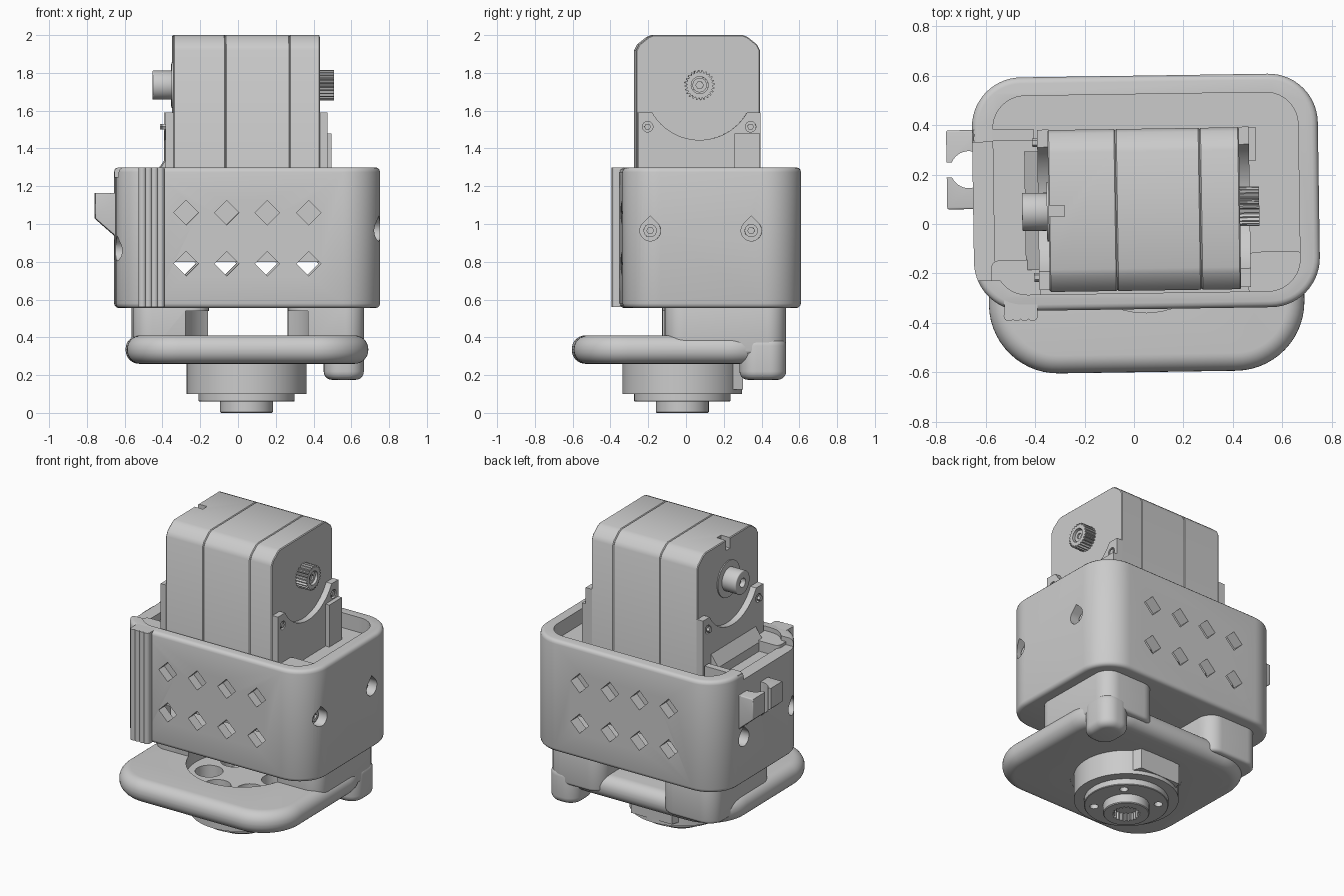
import bpy, bmesh
from math import pi, sin, cos
from mathutils import Matrix

if "Cube" in bpy.data.objects:
    bpy.data.objects.remove(bpy.data.objects["Cube"])

TILT = Matrix.Rotation(0.015, 4, 'Z')


def prism(name, pts, axis, a, b, bevel=0, seg=3):
    """Extrude a 2D outline along an axis; outline uses the other two axes in order."""
    def put(p, h):
        return {'x': (h, p[0], p[1]), 'y': (p[0], h, p[1]), 'z': (p[0], p[1], h)}[axis]
    bm = bmesh.new()
    lo = [bm.verts.new(put(p, a)) for p in pts]
    hi = [bm.verts.new(put(p, b)) for p in pts]
    n = len(pts)
    caps = [bm.faces.new(lo), bm.faces.new(hi)]
    for i in range(n):
        j = (i + 1) % n
        bm.faces.new((lo[i], lo[j], hi[j], hi[i]))
    bmesh.ops.recalc_face_normals(bm, faces=bm.faces)
    if bevel:
        edges = [e for f in caps for e in f.edges]
        bmesh.ops.bevel(bm, geom=edges, offset=bevel, segments=seg, profile=0.5, affect='EDGES')
    me = bpy.data.meshes.new(name)
    bm.to_mesh(me)
    bm.free()
    ob = bpy.data.objects.new(name, me)
    bpy.context.collection.objects.link(ob)
    return ob


def round_rect(x0, x1, y0, y1, r, n=10):
    pts = []
    for k, (cx, cy) in enumerate([(x1 - r, y1 - r), (x0 + r, y1 - r), (x0 + r, y0 + r), (x1 - r, y0 + r)]):
        for i in range(n + 1):
            t = pi / 2 * (k + i / n)
            pts.append((cx + r * cos(t), cy + r * sin(t)))
    return pts


def rect(x0, x1, y0, y1):
    return [(x0, y0), (x1, y0), (x1, y1), (x0, y1)]


def circle(cx, cy, r, n=40):
    return [(cx + r * cos(2 * pi * i / n), cy + r * sin(2 * pi * i / n)) for i in range(n)]


def spline_outline(cx, cy, r, depth, teeth):
    return [(cx + (r - depth * (i // 2 % 2)) * cos(pi * (i + .5) / teeth / 2 * 1),
             cy + (r - depth * (i // 2 % 2)) * sin(pi * (i + .5) / teeth / 2)) for i in range(4 * teeth)]


def teardrop(cy, cz, r):
    arc = [(cy + r * cos(t), cz + r * sin(t)) for t in [pi * (.75 + 1.5 * i / 18) for i in range(19)]]
    return arc + [(cy, cz + r * 1.41)]


def cut(ob, cutters):
    for c in cutters:
        m = ob.modifiers.new('cut', 'BOOLEAN')
        m.operation, m.object, m.solver = 'DIFFERENCE', c, 'EXACT'
        bpy.context.view_layer.objects.active = ob
        bpy.ops.object.modifier_apply(modifier=m.name)
        bpy.data.objects.remove(c)


# Hollow housing with diamond vents, screw holes and a lowered left rim
housing = prism('housing', round_rect(-.65, .75, -.345, .60, .2, 14), 'z', .555, 1.30, .025)
cutters = [prism('c', round_rect(-.565, .67, -.28, .525, .13), 'z', .62, 1.5),
           prism('c', rect(-.7, -.54, -.22, .34), 'z', 1.25, 1.4)]
for x in (-.28, -.065, .15, .37):
    for z in (1.06, .79):
        cutters.append(prism('c', circle(x, z, .065, 4), 'y', -.5, .8))
for y in (-.2, .335):
    cutters.append(prism('c', teardrop(y, .965, .055), 'x', .6, .9))
    cutters.append(prism('c', teardrop(y, .86, .055), 'x', -.8, -.5))
cut(housing, cutters)

# Inner tray, corner shelves and screws
prism('inner_tray', round_rect(-.57, .675, -.285, .53, .13), 'z', .80, 1.2)
prism('right_shelf', round_rect(.46, .685, -.3, -.12, .03), 'z', .61, 1.27)
prism('left_shelf', round_rect(-.58, -.38, -.3, -.14, .03), 'z', .61, 1.27)
for i, y in enumerate((-.2, .335)):
    s = prism(f'housing_screw_{i}', circle(y, .965, .035, 24), 'x', .62, .70)
    cut(s, [prism('c', circle(y, .965, .018, 6), 'x', .68, .8)])

# Vertical grip ribs at the front left corner
for i in range(4):
    prism(f'grip_rib_{i}', circle(-.512 + .032 * i, -.365, .021, 16), 'z', .56, 1.30)
prism('grip_rib_backing', rect(-.53, -.395, -.365, -.3), 'z', .56, 1.30)

# Left cable clip
clip = prism('cable_clip', [(-.63, 1.165), (-.755, 1.165), (-.755, 1.03), (-.63, .92)], 'y', .07, .39, .008)
cut(clip, [prism('c', circle(-.665, .23, .075), 'z', .8, 1.3), prism('c', rect(-.8, -.66, .2, .26), 'z', .8, 1.3)])
prism('latch_bar', rect(-.645, -.4, .345, .39), 'z', 1.15, 1.295)

# Motor body in three stacked sections
body = [(-.27, .80), (.385, .80), (.385, 1.92), (.37, 1.95), (.32, 1.99), (.295, 2.0),
        (-.18, 2.0), (-.205, 1.99), (-.255, 1.95), (-.27, 1.92)]
for name, a, b in (('motor_rear_case', -.345, -.071), ('motor_middle_case', -.071, .27), ('motor_front_case', .27, .43)):
    ob = prism(name, body, 'x', a, b, .005, 1)
    if a < -.3:
        cut(ob, [prism('c', rect(-.4, -.28, .035, .08), 'z', 1.93, 2.1)])

# Side brackets with a round clearance and screws
arc = [(.065 + .29 * cos(t), 1.735 + .29 * sin(t)) for t in [pi + .524 + (pi - 1.048) * i / 24 for i in range(25)]]
cheek = [(-.262, 1.1), (-.262, 1.59)] + arc + [(.387, 1.59), (.387, 1.1)]
for side, a, b in (('right', .425, .47), ('left', -.387, -.34)):
    ob = prism(f'{side}_bracket', cheek, 'x', a, b)
    out = b if side == 'right' else a
    for i, y in enumerate((-.21, .335)):
        cut(ob, [prism('c', circle(y, 1.515, .028, 24), 'x', out - .015, out + .015)])
        prism(f'{side}_bracket_screw_{i}', circle(y, 1.515, .018, 6), 'x', out - .02, out)
prism('right_bracket_pad', rect(.25, .385, 1.1, 1.48), 'x', .46, .498)
prism('left_bracket_ramp', [(-.37, 1.1), (-.37, 1.36), (-.44, 1.26), (-.44, 1.1)], 'y', -.18, .3)

# Motor shafts
shaft = prism('rear_shaft', circle(.055, 1.735, .077), 'x', -.452, -.34, .006)
cut(shaft, [prism('c', circle(.055, 1.735, .03, 24), 'x', -.5, -.42)])
prism('rear_shaft_collar', circle(.055, 1.735, .12), 'x', -.352, -.34)
gear = prism('output_gear', spline_outline(.065, 1.735, .08, .012, 24), 'x', .425, .508)
cut(gear, [prism('c', circle(.065, 1.735, .045, 32), 'x', .48, .6)])
gear_screw = prism('output_screw', circle(.065, 1.735, .038, 32), 'x', .47, .495)
cut(gear_screw, [prism('c', circle(.065, 1.735, .02, 6), 'x', .485, .6)])

# Rounded base plate with pillars, foot and a round recess
HX, HY = .045, -.02
plate = prism('base_plate', round_rect(-.592, .685, -.6, .49, .28, 14), 'z', .26, .41, .072, 8)
cut(plate, [prism('c', circle(HX, HY, .34, 64), 'z', .2, .6)])
for side, x0, x1 in (('left', -.557, -.155), ('right', .268, .668)):
    p = prism(f'{side}_pillar', round_rect(x0, x1, -.12, .52, .1), 'z', .31, .60, .02)
    cut(p, [prism('c', circle(HX, HY, .34, 64), 'z', .2, .54)])
prism('corner_foot', round_rect(.46, .672, .275, .522, .09), 'z', .175, .40, .045, 5)

# Hub below the plate, with bolt holes and stepped output
hub = prism('hub', circle(HX, HY, .343, 64), 'z', .262, .33)
drum = prism('hub_drum', circle(HX, HY, .317, 64), 'z', .10, .275)
for k in range(6):
    t = pi / 3 * k + .3
    cx, cy = HX + .21 * cos(t), HY + .21 * sin(t)
    cut(hub, [prism('c', circle(cx, cy, .085, 28), 'z', .2, .5)])
    cut(drum, [prism('c', circle(cx, cy, .085, 28), 'z', .22, .5)])
prism('hub_block', [(-.17, .1), (.27, .1), (.2, .3), (-.1, .3)], 'z', .125, .27)
disc = prism('output_disc', circle(HX, HY, .255, 56), 'z', .06, .11, .004, 1)
for k in range(4):
    t = pi / 2 * k + pi / 4
    cut(disc, [prism('c', circle(HX + .195 * cos(t), HY + .195 * sin(t), .026, 20), 'z', 0, .09)])
boss = prism('output_boss', circle(HX, HY, .14, 48), 'z', 0, .07, .005, 1)
cut(boss, [prism('c', spline_outline(HX, HY, .085, .012, 20), 'z', -.1, .05)])

# Slight turn of the whole unit, then smooth shading
for ob in bpy.context.collection.objects:
    ob.data.transform(TILT)
    ob.select_set(True)
    bpy.context.view_layer.objects.active = ob
bpy.ops.object.shade_smooth_by_angle(angle=0.6)
